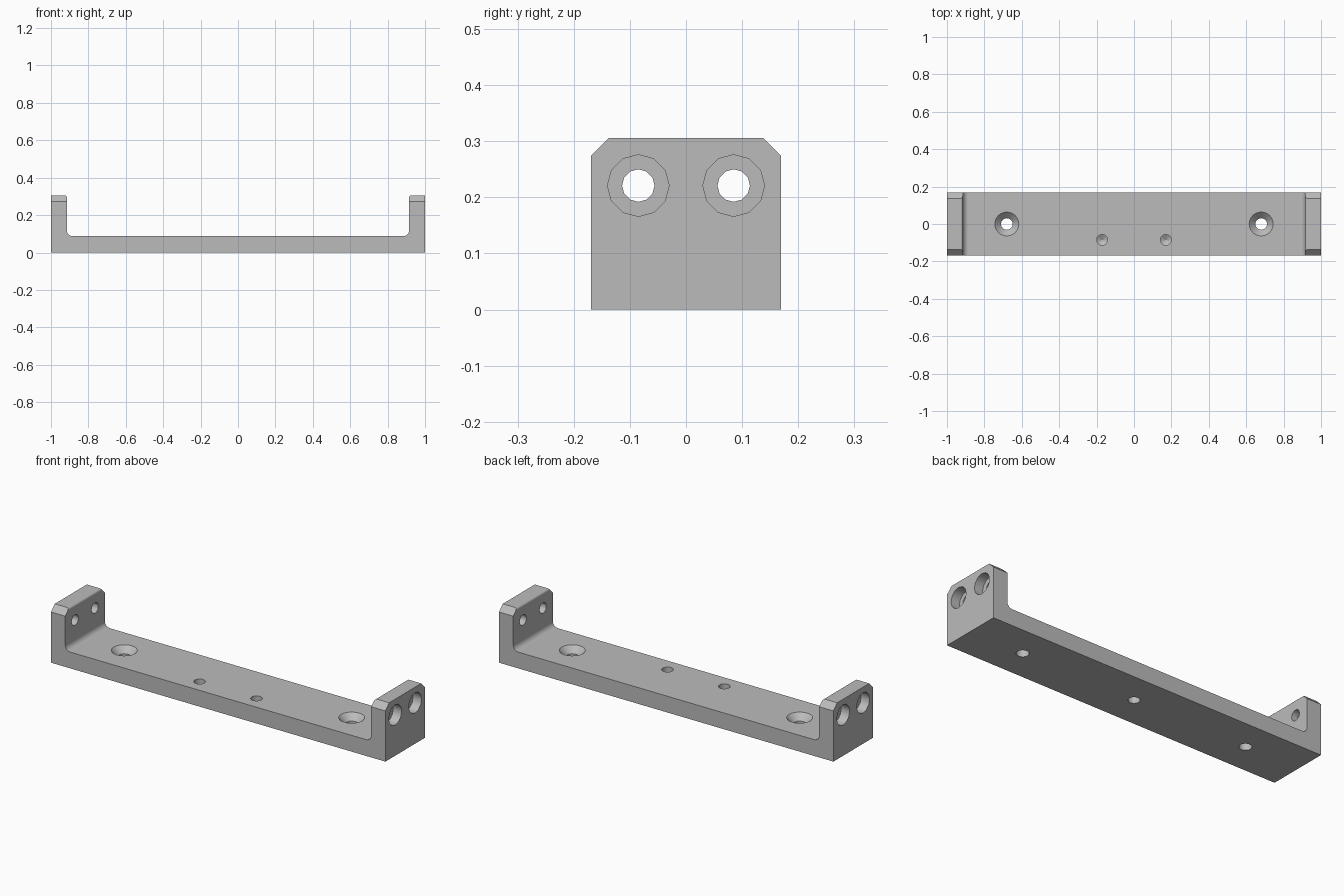
import bpy, bmesh
from math import cos, sin, pi, radians
from mathutils import Matrix, Vector

cube = bpy.data.objects.get("Cube")
if cube:
    bpy.data.objects.remove(cube, do_unlink=True)

HALF_Y, HEIGHT, FLOOR, WALL = 0.169, 0.306, 0.088, 0.085
INNER = 1 - WALL
CHAMFER = 0.032


def make_object(name, bm):
    bmesh.ops.recalc_face_normals(bm, faces=bm.faces)
    mesh = bpy.data.meshes.new(name)
    bm.to_mesh(mesh)
    bm.free()
    obj = bpy.data.objects.new(name, mesh)
    bpy.context.collection.objects.link(obj)
    return obj


def arc(cx, cz, r, start, end, steps):
    angles = [radians(start + (end - start) * i / steps) for i in range(steps + 1)]
    return [(cx + r * cos(a), cz + r * sin(a)) for a in angles]


# U-shaped bracket: half profile, mirrored, extruded along y
fillet, lip = 0.03, 0.012
half = [(1, 0), (1, HEIGHT)]
half += arc(INNER + lip, HEIGHT - lip, lip, 90, 180, 3)
half += arc(INNER - fillet, FLOOR + fillet, fillet, 0, -90, 6)
profile = half + [(-x, z) for x, z in reversed(half)]
bm = bmesh.new()
face = bm.faces.new([bm.verts.new((x, -HALF_Y, z)) for x, z in profile])
ext = bmesh.ops.extrude_face_region(bm, geom=[face])
bmesh.ops.translate(bm, vec=(0, 2 * HALF_Y, 0),
                    verts=[v for v in ext["geom"] if isinstance(v, bmesh.types.BMVert)])

# Clipped upper corners of both end walls
for side in (-1, 1):
    bmesh.ops.bisect_plane(bm, geom=bm.verts[:] + bm.edges[:] + bm.faces[:],
                           plane_co=(0, side * HALF_Y, HEIGHT - CHAMFER),
                           plane_no=(0, side, 1), clear_outer=True)
    bmesh.ops.holes_fill(bm, edges=bm.edges[:])
bracket = make_object("bracket", bm)


# Hole cutters: stacked rings of (radius, depth) drilled along a direction
cut = bmesh.new()


def drill(location, direction, rings, sides=12):
    turn = Vector((0, 0, -1)).rotation_difference(Vector(direction)).to_matrix().to_4x4()
    place = Matrix.Translation(location) @ turn
    loops = []
    for r, depth in rings:
        loops.append([cut.verts.new(place @ Vector((r * cos(2 * pi * i / sides),
                                                    r * sin(2 * pi * i / sides), -depth)))
                      for i in range(sides)])
    for a, b in zip(loops, loops[1:]):
        for i in range(sides):
            j = (i + 1) % sides
            cut.faces.new((a[i], a[j], b[j], b[i]))
    cut.faces.new(loops[0])
    cut.faces.new(loops[-1])


BORE = 0.029
blind = [(BORE, -0.02), (BORE, 0.045), (0.001, 0.062)]
for s in (-1, 1):
    # Counterbored holes through the end walls
    for y in (-0.085, 0.085):
        drill((s, y, 0.221), (-s, 0, 0),
              [(0.055, -0.02), (0.055, 0.05), (BORE, 0.05), (BORE, 0.12)])
    # Countersunk mounting holes through the floor
    drill((s * 0.68, 0, FLOOR), (0, 0, -1),
          [(0.064, -0.02), (0.064, 0), (0.031, 0.033), (0.031, 0.12)], 24)
    # Blind holes in the floor
    drill((s * 0.17, -0.085, FLOOR), (0, 0, -1), blind, 16)
# Blind hole in the underside
drill((0, 0, 0), (0, 0, 1), blind, 16)
cutter = make_object("hole_cutter", cut)
cutter.hide_render = True

# Cut the holes, then discard the cutter
boolean = bracket.modifiers.new("holes", 'BOOLEAN')
boolean.operation = 'DIFFERENCE'
boolean.solver = 'EXACT'
boolean.object = cutter
bpy.context.view_layer.objects.active = bracket
bpy.ops.object.select_all(action='DESELECT')
bracket.select_set(True)
bpy.ops.object.modifier_apply(modifier=boolean.name)
bpy.data.objects.remove(cutter, do_unlink=True)

# Grey metal
grey = bpy.data.materials.new("grey_metal")
color = (0.5, 0.5, 0.5, 1)
grey.use_nodes = True
grey.diffuse_color = color
grey.node_tree.nodes["Principled BSDF"].inputs["Base Color"].default_value = color
bracket.data.materials.clear()
bracket.data.materials.append(grey)

# Smooth curved surfaces while keeping flats and edges crisp
bpy.ops.object.shade_smooth_by_angle(angle=radians(35))
weighted = bracket.modifiers.new("weighted_normals", 'WEIGHTED_NORMAL')
weighted.keep_sharp = True
